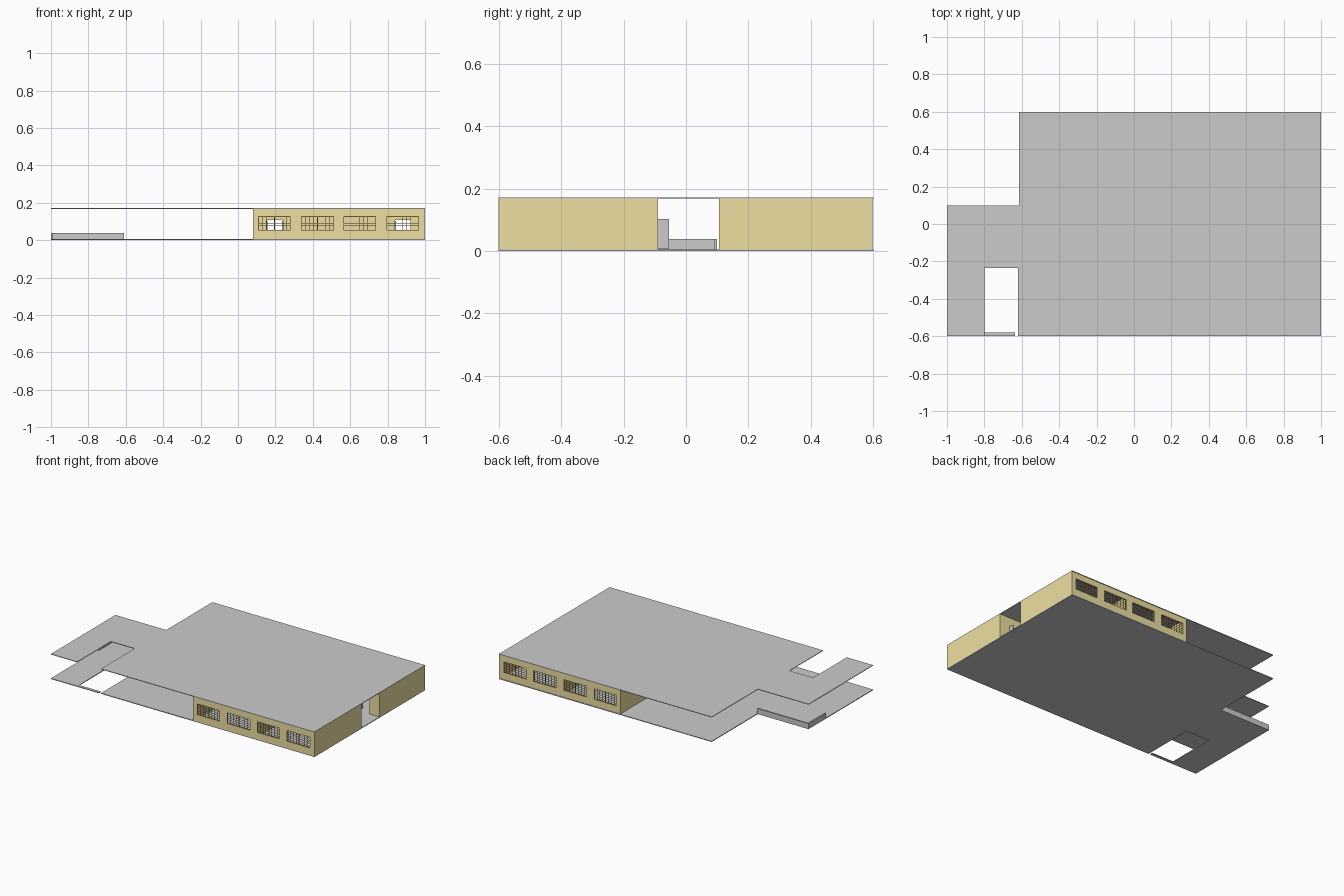
import bpy, bmesh
from math import pi
from mathutils import Matrix

if "Cube" in bpy.data.objects:
    bpy.data.objects.remove(bpy.data.objects["Cube"])


def material(name, rgb):
    m = bpy.data.materials.new(name)
    m.diffuse_color = (*rgb, 1)
    m.use_nodes = True
    m.node_tree.nodes["Principled BSDF"].inputs["Base Color"].default_value = m.diffuse_color
    return m


YELLOW = material("wall_yellow", (0.85, 0.74, 0.36))
BROWN = material("window_brown", (0.42, 0.26, 0.08))
RUST = material("mullion_rust", (0.60, 0.22, 0.06))


def plate(name, loops, thick, matrix, mat=None):
    """Flat plate cut from closed outlines (inner loops become holes)."""
    cu = bpy.data.curves.new(name, 'CURVE')
    cu.dimensions = '2D'
    cu.fill_mode = 'BOTH'
    cu.extrude = thick / 2
    for pts in loops:
        sp = cu.splines.new('POLY')
        sp.points.add(len(pts) - 1)
        for p, (x, y) in zip(sp.points, pts):
            p.co = (x, y, 0, 1)
        sp.use_cyclic_u = True
    tmp = bpy.data.objects.new(name + "_outline", cu)
    bpy.context.collection.objects.link(tmp)
    bpy.context.view_layer.update()
    dg = bpy.context.evaluated_depsgraph_get()
    me = bpy.data.meshes.new_from_object(tmp.evaluated_get(dg))
    bpy.data.objects.remove(tmp)
    bm = bmesh.new()
    bm.from_mesh(me)
    bmesh.ops.remove_doubles(bm, verts=bm.verts, dist=1e-5)
    bmesh.ops.transform(bm, matrix=matrix, verts=bm.verts)
    bmesh.ops.recalc_face_normals(bm, faces=bm.faces)
    for f in bm.faces:
        f.smooth = False
        f.material_index = 0
    bm.to_mesh(me)
    bm.free()
    me.materials.clear()
    if mat:
        me.materials.append(mat)
    ob = bpy.data.objects.new(name, me)
    bpy.context.collection.objects.link(ob)
    return ob


def boxes(name, spans, mat=None):
    """One object from axis-aligned boxes (x0, x1, y0, y1, z0, z1)."""
    bm = bmesh.new()
    for x0, x1, y0, y1, z0, z1 in spans:
        m = Matrix.Translation(((x0 + x1) / 2, (y0 + y1) / 2, (z0 + z1) / 2))
        m = m @ Matrix.Diagonal((x1 - x0, y1 - y0, z1 - z0, 1))
        bmesh.ops.create_cube(bm, size=1, matrix=m)
    me = bpy.data.meshes.new(name)
    bm.to_mesh(me)
    bm.free()
    if mat:
        me.materials.append(mat)
    ob = bpy.data.objects.new(name, me)
    bpy.context.collection.objects.link(ob)
    return ob


def rect(x0, x1, y0, y1):
    return [(x0, y0), (x1, y0), (x1, y1), (x0, y1)]


def upright(y):
    return Matrix.Translation((0, y, 0)) @ Matrix.Rotation(pi / 2, 4, 'X')


FLOOR, TOP, T = 0.005, 0.168, 0.01
LEFT, RIGHT = 0.08, 1.0
WINDOWS = [(0.108, 0.282), (0.337, 0.513), (0.563, 0.738), (0.793, 0.968)]
WZ0, WZ1 = 0.052, 0.128
DOORS = [(0.155, 0.24), (0.84, 0.925)]
DOOR_TOP = 0.108

# Floor and roof slabs share the notched outline with the stair opening
outline = [(-1, -.6), (-.8, -.6), (-.8, -.235), (-.62, -.235), (-.62, -.6),
           (1, -.6), (1, .6), (-.615, .6), (-.615, .1), (-1, .1)]
plate("floor_slab", [outline], 0.005, Matrix.Translation((0, 0, 0.0025)))
plate("roof_slab", [outline], 0.004, Matrix.Translation((0, 0, 0.170)))
boxes("stair_edge_strip", [(-.8, -.635, -.6, -.58, 0, .005)])

# Low parapet around the back left corner
boxes("parapet", [(-1, -.61, .09, .1, FLOOR, .038),
                  (-1, -.99, -.09, .09, FLOOR, .038)])


def window(name, x0, x1, y):
    """Frame, grille bars and centre mullion."""
    a, b, c = y - .003, y + .003, .0015
    bars = [(x0, x1, a, b, WZ0, WZ0 + .003), (x0, x1, a, b, WZ1 - .003, WZ1),
            (x0, x0 + .003, a, b, WZ0, WZ1), (x1 - .003, x1, a, b, WZ0, WZ1)]
    for i in range(1, 8):
        x = x0 + (x1 - x0) * i / 8
        bars.append((x - c / 2, x + c / 2, y - c, y + c, WZ0, WZ1))
    for i in range(1, 6):
        z = WZ0 + (WZ1 - WZ0) * i / 6
        bars.append((x0, x1, y - c, y + c, z - c / 2, z + c / 2))
    boxes(name, bars, BROWN)
    m = (x0 + x1) / 2
    boxes(name + "_mullion", [(m - .002, m + .002, a, b, WZ0, WZ1)], RUST)


# Two room blocks either side of the corridor
for side, outer, inner in (("front", -.595, -.095), ("back", .592, .11)):
    holes = [rect(a, b, WZ0, WZ1) for a, b in WINDOWS]
    plate(side + "_window_wall", [rect(LEFT, RIGHT, FLOOR, TOP)] + holes, T,
          upright(outer), YELLOW)
    for i, (a, b) in enumerate(WINDOWS):
        window(f"{side}_window_{i + 1}", a, b, outer)

    # Corridor wall with door openings running to the floor
    pts = [(LEFT, TOP), (LEFT, FLOOR)]
    for a, b in DOORS:
        pts += [(a, FLOOR), (a, DOOR_TOP), (b, DOOR_TOP), (b, FLOOR)]
    pts += [(RIGHT, FLOOR), (RIGHT, TOP)]
    plate(side + "_corridor_wall", [pts], T, upright(inner), YELLOW)

    # End walls and the partition between rooms
    y0, y1 = sorted((outer, inner))
    y0, y1 = y0 + T / 2, y1 - T / 2
    for name, x in (("left", LEFT), ("partition", .535), ("right", RIGHT - T)):
        boxes(f"{side}_{name}_wall", [(x, x + T, y0, y1, FLOOR, TOP)], YELLOW)

    # Open double door leaves, all swung toward the back
    d = inner + T / 2
    for i, (a, b) in enumerate(DOORS):
        boxes(f"{side}_door_{i + 1}",
              [(a, a + .004, d, d + .035, .008, .103),
               (b - .004, b, d, d + .035, .008, .103)])
